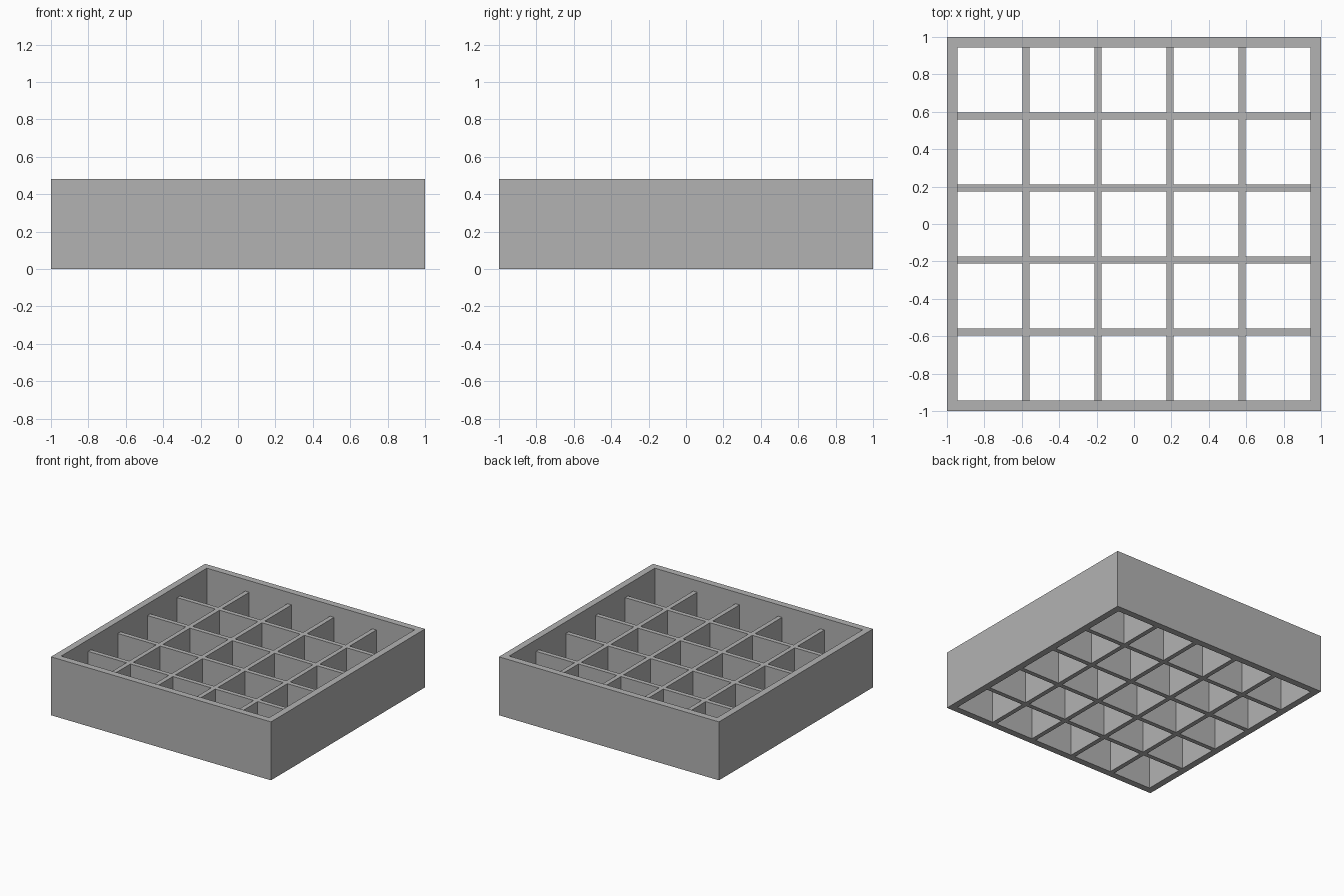
import bpy
import bmesh

cube = bpy.data.objects.get("Cube")
if cube:
    bpy.data.objects.remove(cube, do_unlink=True)

HALF = 1.0           # outer half width
INNER = 0.945        # half width inside the outer walls
FRAME_HEIGHT = 0.48
GRID_HEIGHT = 0.385
CELLS = 5
BAR = 0.037          # divider thickness

grey = bpy.data.materials.new("plain grey")
grey.use_nodes = True
colour = (0.45, 0.45, 0.45, 1)
grey.diffuse_color = colour
grey.node_tree.nodes["Principled BSDF"].inputs["Base Color"].default_value = colour


def pierced_slab(name, breaks, is_hole, height):
    """Tile a square between the breaks, leave out the holes, and extrude it up."""
    bm = bmesh.new()
    n = len(breaks)
    verts = [[bm.verts.new((x, y, 0)) for y in breaks] for x in breaks]
    for i in range(n - 1):
        for j in range(n - 1):
            if not is_hole(i, j):
                bm.faces.new((verts[i][j], verts[i + 1][j],
                              verts[i + 1][j + 1], verts[i][j + 1]))
    base = bm.faces[:]
    top = bmesh.ops.extrude_face_region(bm, geom=base, use_keep_orig=True)
    bmesh.ops.translate(bm, vec=(0, 0, height),
                        verts=[g for g in top["geom"] if isinstance(g, bmesh.types.BMVert)])
    bmesh.ops.recalc_face_normals(bm, faces=bm.faces[:])
    mesh = bpy.data.meshes.new(name)
    bm.to_mesh(mesh)
    bm.free()
    mesh.materials.append(grey)
    obj = bpy.data.objects.new(name, mesh)
    bpy.context.collection.objects.link(obj)
    return obj


# Outer walls: a square ring
pierced_slab("outer_frame", [-HALF, -INNER, INNER, HALF],
             lambda i, j: i == 1 and j == 1, FRAME_HEIGHT)

# Dividers: a lower lattice with open square cells, flush with the underside
cell = (2 * INNER - (CELLS - 1) * BAR) / CELLS
breaks = []
for k in range(CELLS):
    start = -INNER + k * (cell + BAR)
    breaks += [start, start + cell]
pierced_slab("divider_grid", breaks,
             lambda i, j: i % 2 == 0 and j % 2 == 0, GRID_HEIGHT)
